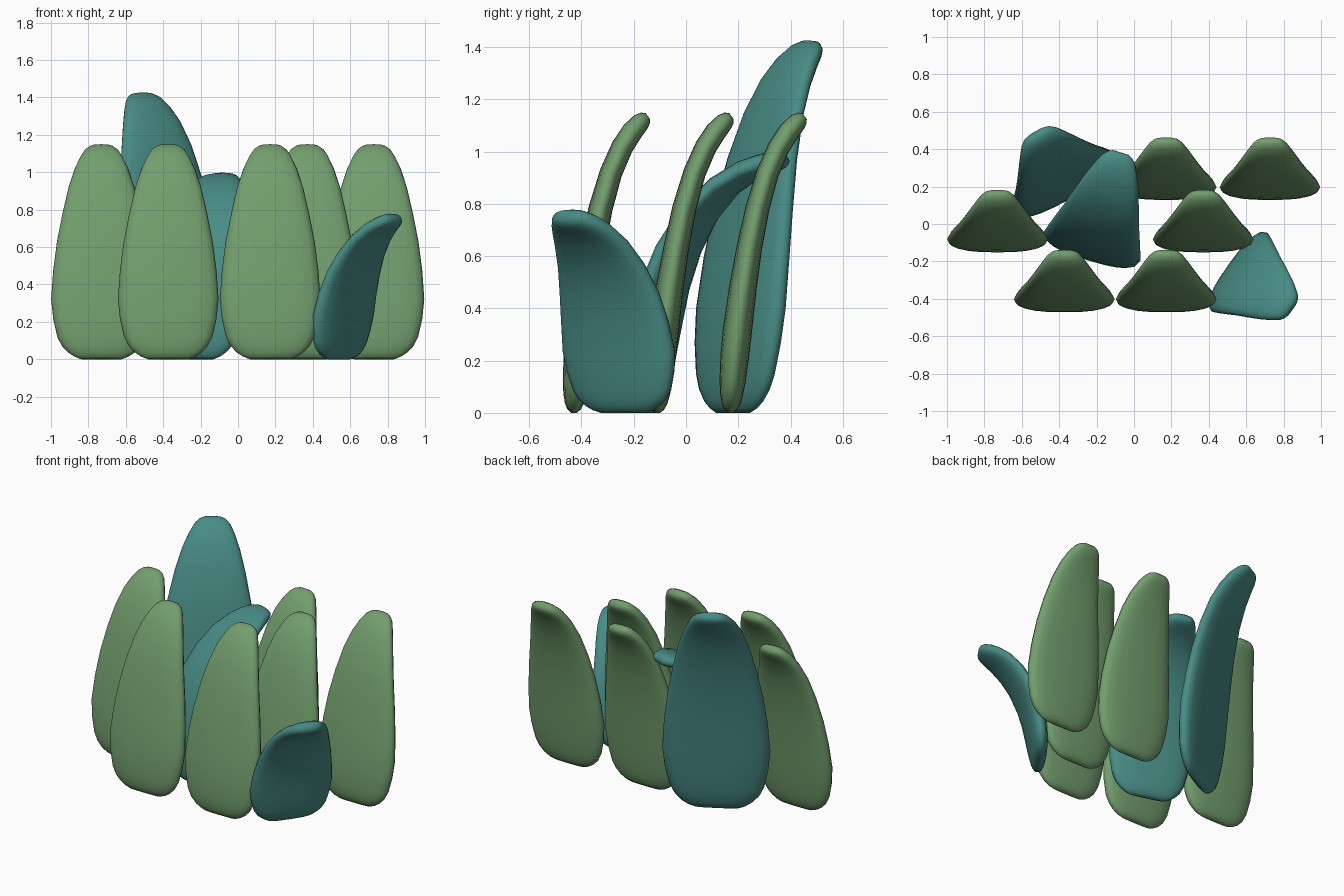
import bpy, bmesh, math
from mathutils import Vector

if "Cube" in bpy.data.objects:
    bpy.data.objects.remove(bpy.data.objects["Cube"])


def material(name, color):
    m = bpy.data.materials.new(name)
    m.diffuse_color = color
    m.use_nodes = True
    m.node_tree.nodes["Principled BSDF"].inputs["Base Color"].default_value = m.diffuse_color
    return m


green = material("green", (0.17, 0.34, 0.155, 1))
teal = material("teal", (0.065, 0.26, 0.235, 1))

# outline of a leaf: position along length, half width, half thickness
RINGS = [(0.0, 0.11, 0.010), (0.012, 0.145, 0.026), (0.03, 0.178, 0.036),
         (0.06, 0.212, 0.044), (0.10, 0.236, 0.050), (0.18, 0.258, 0.055),
         (0.27, 0.269, 0.056), (0.40, 0.258, 0.053), (0.53, 0.238, 0.049),
         (0.66, 0.208, 0.046), (0.78, 0.176, 0.043), (0.87, 0.144, 0.042),
         (0.93, 0.115, 0.041), (0.97, 0.09, 0.036), (0.99, 0.068, 0.027),
         (1.0, 0.045, 0.014)]
SIDES = 20


def spine(t, length, curl, steps=60):
    """Point and lean angle of a curve that curls more and more to its tip."""
    a0, a1, a2, n = curl

    def lean(s):
        return a0 + a1 * s + a2 * s ** n
    y = z = 0.0
    for i in range(steps):
        a = lean(t * (i + 0.5) / steps)
        y += math.sin(a) * length * t / steps
        z += math.cos(a) * length * t / steps
    return y, z, lean(t)


def signed_pow(v, e):
    return math.copysign(abs(v) ** e, v)


def leaf(name, loc, turn, length, curl, width, mat, thick=1.0):
    bm = bmesh.new()
    loops = []
    for t, w, h in RINGS:
        y, z, a = spine(t, length, curl)
        ring = []
        for i in range(SIDES):
            u = 2 * math.pi * i / SIDES
            px = w * width * signed_pow(math.cos(u), 0.8)
            q = h * thick * signed_pow(math.sin(u), 0.8)
            ring.append(bm.verts.new((px, y + q * math.cos(a), z - q * math.sin(a))))
        loops.append(ring)
    for r0, r1 in zip(loops, loops[1:]):
        for i in range(SIDES):
            j = (i + 1) % SIDES
            bm.faces.new((r0[i], r0[j], r1[j], r1[i]))
    bm.faces.new(loops[0][::-1])
    bm.faces.new(loops[-1])
    bmesh.ops.recalc_face_normals(bm, faces=bm.faces)
    for f in bm.faces:
        f.smooth = True
    me = bpy.data.meshes.new(name)
    bm.to_mesh(me)
    bm.free()
    me.materials.append(mat)
    ob = bpy.data.objects.new(name, me)
    ob.location = Vector((loc[0], loc[1], 0))
    ob.rotation_euler.z = math.radians(turn)
    bpy.context.collection.objects.link(ob)


# upright green leaves in three staggered rows
UPRIGHT = (0.057, 0.21, 0.685, 7)
for i, (x, y) in enumerate([(-0.373, -0.43), (0.172, -0.43), (-0.73, -0.11),
                            (0.37, -0.11), (0.172, 0.17), (0.727, 0.17)]):
    leaf(f"green_leaf_{i + 1}", (x, y), 0, 1.195, UPRIGHT, 1.0, green)

# loose teal leaves, each turned and curled differently
leaf("teal_leaf_front", (0.54, -0.24), -125.5, 0.89, (0.07, 0.38, 0.82, 3), 0.96, teal)
leaf("teal_leaf_tall", (-0.35, 0.18), 29, 1.485, UPRIGHT, 1.2, teal, 1.1)
leaf("teal_leaf_middle", (-0.235, -0.155), -17, 1.22, (0.05, 0.45, 1.05, 3), 1.0, teal)
